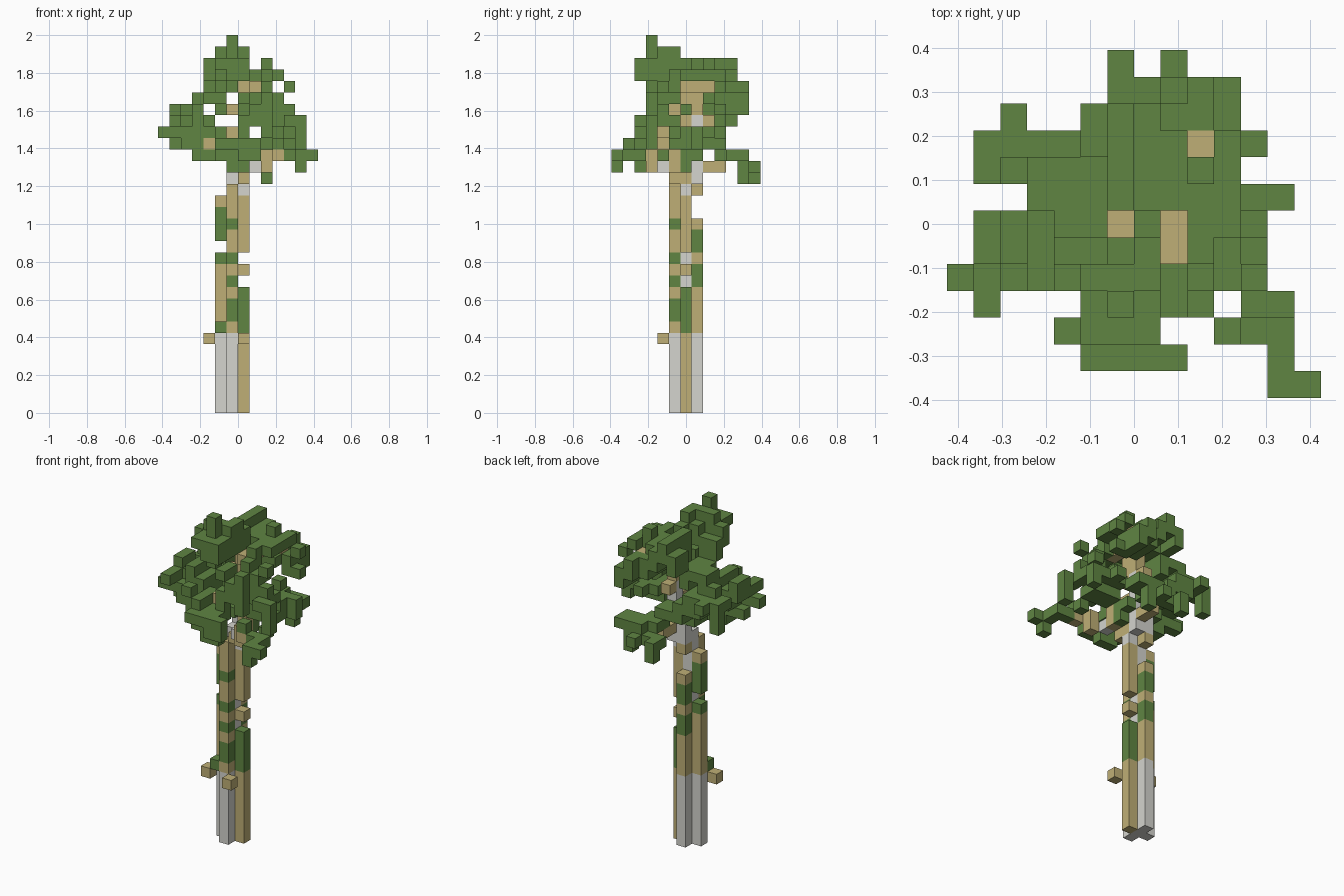
import bpy
import bmesh
from mathutils import Vector

old = bpy.data.objects.get("Cube")
if old:
    bpy.data.objects.remove(old, do_unlink=True)

S = 2 / 33                      # edge of one block
ORIGIN = Vector((-7 * S, -6.5 * S, 0))


def make_material(name, rgb):
    mat = bpy.data.materials.new(name)
    mat.use_nodes = True
    mat.diffuse_color = (*rgb, 1)
    mat.node_tree.nodes["Principled BSDF"].inputs["Base Color"].default_value = (*rgb, 1)
    return mat


MATS = {
    "bark": make_material("grey bark", (0.66, 0.66, 0.62)),
    "wood": make_material("tan wood", (0.52, 0.43, 0.18)),
    "leaf": make_material("leaf green", (0.115, 0.235, 0.055)),
}
KINDS = list(MATS)
CODES = {"g": "bark", "t": "wood", "l": "leaf"}

cells = {}                      # block position -> (part, kind)


def span(v):
    return range(v[0], v[1] + 1) if isinstance(v, tuple) else (v,)


def fill(part, kind, boxes):
    """Fill inclusive block ranges; earlier parts keep their blocks."""
    for xs, ys, zs in boxes:
        for x in span(xs):
            for y in span(ys):
                for z in span(zs):
                    cells.setdefault((x, y, z), (part, kind))


def column(part, x, y, bands):
    """Stack a column upwards, one letter per block, dot for a gap."""
    for z, code in enumerate(bands):
        if code in CODES:
            cells.setdefault((x, y, z), (part, CODES[code]))


# Trunk: a core with four arms, mossy and broken higher up
column("trunk_core", 6, 6, "g" * 21)
column("trunk_front", 6, 5, "g" * 7 + "tlltltlttlttt")
column("trunk_back", 6, 7, "g" * 7 + "ttttlltllt" + "..tgg")
column("trunk_right", 5, 6, "g" * 7 + "ttttttl.lllt")
column("trunk_left", 7, 6, "t" * 7 + "llll.t.tttttgt")

# Twigs low on the trunk, one with a leaf
fill("twigs", "wood", [(4, 5, 6), (7, 4, 6)])
fill("twig_leaf", "leaf", [(5, 5, 7)])

# Upper trunk and branches inside the crown
fill("upper_trunk", "bark", [(7, 7, (20, 25)), (8, 4, 21)])
fill("branches", "wood", [
    (7, 5, 20), (8, 5, (21, 22)), (9, 3, (21, 22)), (10, 2, 22),
    (7, (8, 9), 21), (4, 4, 23), (5, 5, 23),
    (6, (4, 5), 24), (7, 6, 25), (7, 8, 25),
    (6, (5, 6), 26), (7, (6, 7), (26, 27)),
    (7, 6, 28), (8, (5, 8), 28), (9, 9, 28),
])

# Crown top
fill("crown_top", "leaf", [
    (6, 3, (31, 32)), (5, 4, 31), (6, 4, 31), (7, (4, 5), 31),
    (5, 3, (29, 30)), (5, 4, (28, 30)), (4, 4, (29, 30)), (4, 5, (28, 29)),
    (5, 5, (28, 29)), (5, 2, 30),
    ((6, 7), 2, (29, 30)), (6, 3, (28, 30)), (7, (3, 5), (29, 30)),
    (6, (4, 5), (29, 30)), (7, (3, 4), 27), (7, 4, 26),
])

# Crown back ridge
fill("crown_back", "leaf", [
    (6, (7, 10), (29, 30)), (7, 6, 30), (7, (6, 10), 29), (8, (7, 9), 29),
    (6, (7, 8), 28), (5, (7, 8), 26), (5, (9, 10), (28, 29)),
    (5, (6, 8), 27), (4, (6, 8), 27), (7, (9, 10), 28), (8, 10, (27, 28)),
])

# Upper bough on the left
fill("upper_left_bough", "leaf", [
    (9, 8, (29, 30)), (9, (5, 7), 29), (10, (6, 9), 29),
    (11, 9, 28), (11, 9, 26), (10, (9, 11), (26, 27)),
    (9, (10, 11), (27, 28)), ((8, 9), (8, 9), 27), (9, (4, 5), 28),
    (10, (4, 5), 27), (9, (3, 4), (26, 27)), (8, (3, 4), (25, 26)),
    (10, 4, 26), (11, 4, (25, 26)), (11, 4, 28),
])

# Middle bough on the left
fill("middle_left_bough", "leaf", [
    (10, 4, 25), (10, 5, (24, 25)), (11, 5, 25), (11, 6, 24), (11, 6, 26),
    ((11, 12), 7, 24), (12, 7, 23), (10, (7, 8), 24), (9, (5, 7), 24),
    ((9, 11), (5, 6), 23), (9, 3, (24, 25)), (11, 3, 25), (12, 3, (23, 25)),
])

# Low bough reaching out to the front left corner
fill("low_front_bough", "leaf", [
    (13, 0, 22), (12, 0, (21, 22)), (12, (1, 2), 22),
    (11, 2, 22), (10, 2, 23), (11, 4, 22),
])

# Front skirt
fill("front_skirt", "leaf", [
    ((5, 7), (1, 2), 23), (8, 1, 23), ((7, 8), 1, 22), ((5, 6), 2, 22),
    ((6, 7), 2, 21), (4, 2, 25), (5, (2, 4), 24), (7, 3, (23, 25)),
    ((5, 6), 3, 23),
])

# Bough on the right
fill("right_bough", "leaf", [
    ((0, 2), 4, 24), (1, (3, 4), 25), (1, (5, 6), (25, 26)),
    (2, (5, 6), (24, 25)), ((2, 3), (4, 5), 23), (3, (4, 6), (24, 26)),
    ((3, 4), (4, 5), 22), (4, (4, 6), (24, 25)), (1, 5, 23),
])

# Bough at the back right
fill("back_right_bough", "leaf", [
    ((1, 2), (8, 9), 25), (1, 9, (23, 24)), (2, 10, 25), (2, 8, 26),
    ((3, 4), (7, 9), (24, 25)), (3, (7, 8), (26, 27)), (5, (7, 9), (23, 24)),
])

# Low bough at the back
fill("low_back_bough", "leaf", [
    (6, 12, (20, 21)), (8, 12, 21), ((6, 8), 11, 21), (9, 11, (20, 21)),
    ((7, 8), (9, 10), 22), ((8, 10), 11, 22), ((9, 10), 10, 22),
])

# Inner leaves around the upper trunk
fill("inner_leaves", "leaf", [
    ((5, 6), (6, 7), 22), (8, 6, (21, 22)), (8, 7, 22), ((6, 7), (8, 9), 23),
])

# Emit only the exposed block faces, one object per part
DIRECTIONS = [(0, 1), (0, -1), (1, 1), (1, -1), (2, 1), (2, -1)]
for part in dict.fromkeys(p for p, _ in cells.values()):
    bm = bmesh.new()
    corners = {}

    def corner(p):
        key = tuple(p)
        if key not in corners:
            corners[key] = bm.verts.new(ORIGIN + Vector(key) * S)
        return corners[key]

    for cell, (owner, kind) in cells.items():
        if owner != part:
            continue
        for axis, sign in DIRECTIONS:
            beside = list(cell)
            beside[axis] += sign
            if tuple(beside) in cells:
                continue
            loop = []
            for a, b in ((0, 0), (1, 0), (1, 1), (0, 1))[::sign]:
                p = list(cell)
                p[axis] += sign > 0
                p[(axis + 1) % 3] += a
                p[(axis + 2) % 3] += b
                loop.append(corner(p))
            bm.faces.new(loop).material_index = KINDS.index(kind)
    mesh = bpy.data.meshes.new(part)
    for mat in MATS.values():
        mesh.materials.append(mat)
    bm.to_mesh(mesh)
    bm.free()
    bpy.context.collection.objects.link(bpy.data.objects.new(part, mesh))
